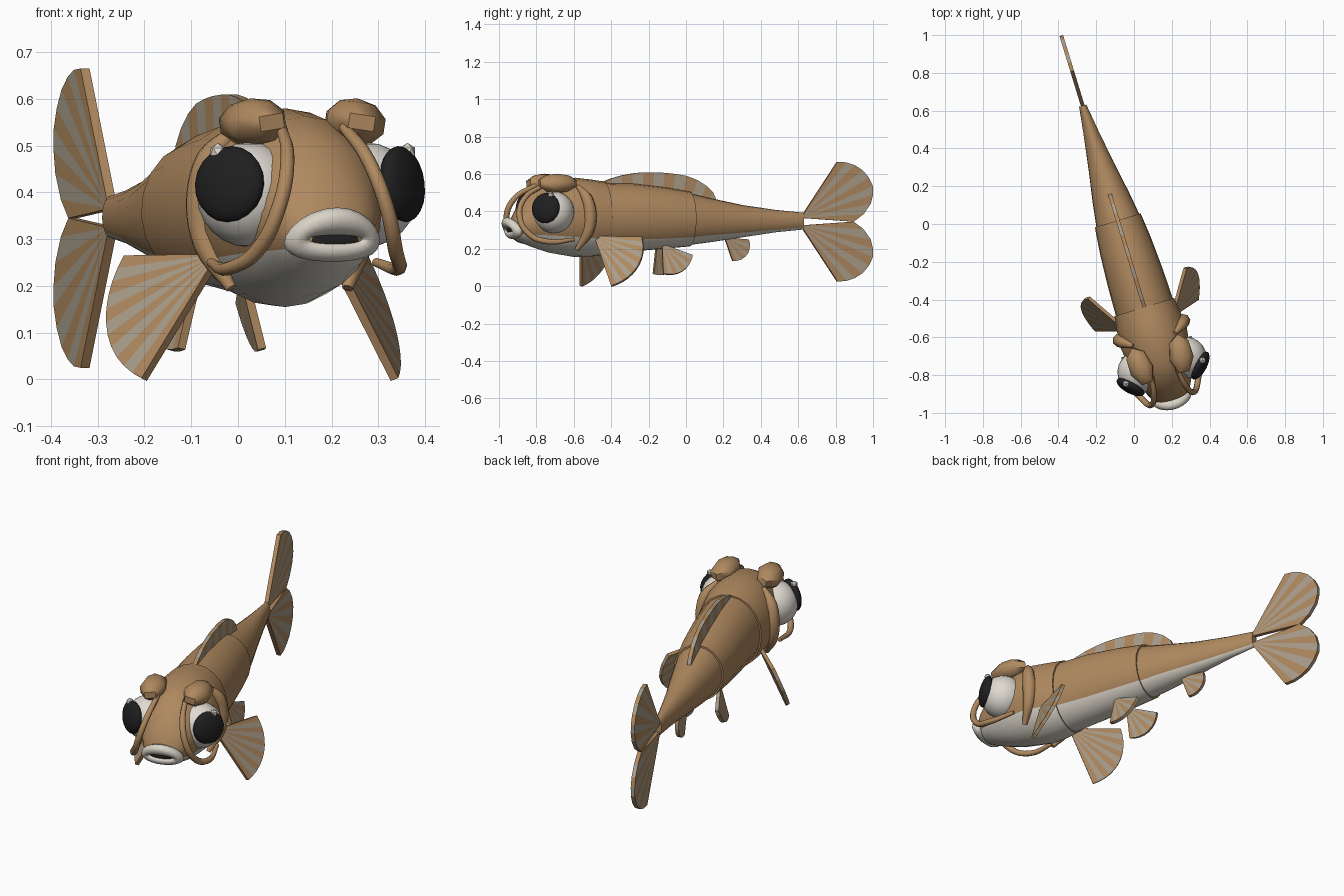
import bpy, bmesh, math
from mathutils import Vector, Matrix

if "Cube" in bpy.data.objects:
    bpy.data.objects.remove(bpy.data.objects["Cube"])

# The fish is built straight along y, then turned and moved into place
PLACE = Matrix.Translation((-0.08, 0, 0)) @ Matrix.Rotation(math.radians(17), 4, 'Z')


def material(name, rgb):
    m = bpy.data.materials.new(name)
    m.diffuse_color = (*rgb, 1)
    m.use_nodes = True
    m.node_tree.nodes["Principled BSDF"].inputs["Base Color"].default_value = m.diffuse_color
    return m


TAN = material("tan skin", (0.43, 0.25, 0.115))
PALE = material("pale belly", (0.70, 0.66, 0.58))
GREY = material("grey fin ray", (0.40, 0.34, 0.26))
BLACK = material("black", (0.014, 0.014, 0.014))
WHITE = material("eye white", (0.74, 0.70, 0.64))


def finish(name, bm, mats, angle=40):
    bmesh.ops.recalc_face_normals(bm, faces=bm.faces)
    bm.transform(PLACE)
    me = bpy.data.meshes.new(name)
    bm.to_mesh(me)
    bm.free()
    for m in mats:
        me.materials.append(m)
    ob = bpy.data.objects.new(name, me)
    bpy.context.collection.objects.link(ob)
    bpy.ops.object.select_all(action='DESELECT')
    ob.select_set(True)
    bpy.context.view_layer.objects.active = ob
    if angle:
        bpy.ops.object.shade_smooth_by_angle(angle=math.radians(angle))
    return ob


def loft(name, rings, up=14, low=8):
    """Rings of (y, half width, top, bottom, height of the colour line)."""
    bm = bmesh.new()
    loops = []
    for y, w, top, bot, line in rings:
        zc, h = (top + bot) / 2, (top - bot) / 2
        a = math.asin(max(-1, min(1, (line - zc) / h)))
        angles = [a + (math.pi - 2 * a) * i / up for i in range(up)]
        angles += [math.pi - a + (math.pi + 2 * a) * i / low for i in range(low)]
        loops.append([bm.verts.new((w * math.cos(t), y, zc + h * math.sin(t))) for t in angles])
    n = up + low
    for p, q in zip(loops, loops[1:]):
        for i in range(n):
            f = bm.faces.new((p[i], p[(i + 1) % n], q[(i + 1) % n], q[i]))
            f.material_index = 0 if i < up else 1
    bm.faces.new(loops[0])
    bm.faces.new(loops[-1])
    finish(name, bm, [TAN, PALE], 50)


def slab(bm, pts, thick, idx):
    """Flat polygon given a thickness."""
    nrm = (pts[1] - pts[0]).cross(pts[2] - pts[0]).normalized() * thick / 2
    a = [bm.verts.new(p + nrm) for p in pts]
    b = [bm.verts.new(p - nrm) for p in pts]
    faces = [bm.faces.new(a), bm.faces.new(b[::-1])]
    for i in range(len(pts)):
        j = (i + 1) % len(pts)
        faces.append(bm.faces.new((a[i], b[i], b[j], a[j])))
    for f in faces:
        f.material_index = idx


def fan(name, root, rim, thick=0.018):
    """Fin with rays of alternating colour spreading from a root."""
    bm = bmesh.new()
    for i, (p, q) in enumerate(zip(rim, rim[1:])):
        slab(bm, [Vector(root), Vector(p), Vector(q)], thick, i % 2)
    finish(name, bm, [TAN, GREY], 0)


def arc(root, a, b, n, bulge=1.08):
    r = Vector(root)
    va, vb = Vector(a) - r, Vector(b) - r
    out = []
    for i in range(n + 1):
        t = i / n
        d = va.normalized().slerp(vb.normalized(), t)
        length = va.length * (1 - t) + vb.length * t
        out.append(r + d * length * (1 + (bulge - 1) * math.sin(math.pi * t)))
    return out


def tube(name, pts, radii, mat):
    cu = bpy.data.curves.new(name, 'CURVE')
    cu.dimensions = '3D'
    cu.bevel_depth = 1
    cu.bevel_resolution = 2
    cu.use_fill_caps = True
    cu.resolution_u = 5
    sp = cu.splines.new('BEZIER')
    sp.bezier_points.add(len(pts) - 1)
    for bp, p, r in zip(sp.bezier_points, pts, radii):
        bp.co, bp.radius = p, r
        bp.handle_left_type = bp.handle_right_type = 'AUTO'
    ob = bpy.data.objects.new(name, cu)
    bpy.context.collection.objects.link(ob)
    me = bpy.data.meshes.new_from_object(ob.evaluated_get(bpy.context.evaluated_depsgraph_get()))
    bm = bmesh.new()
    bm.from_mesh(me)
    bpy.data.objects.remove(ob)
    bpy.data.curves.remove(cu)
    bpy.data.meshes.remove(me)
    for f in bm.faces:
        f.material_index = 0
    finish(name, bm, [mat], 50)


def ball(name, loc, size, mat, rot=Matrix(), seg=20, rows=12, angle=40):
    bm = bmesh.new()
    bmesh.ops.create_uvsphere(bm, u_segments=seg, v_segments=rows, radius=1,
                              matrix=Matrix.Translation(loc) @ rot @ Matrix.Diagonal((*size, 1)))
    finish(name, bm, [mat], angle)


# Body in three overlapping pieces
loft("head", [(-0.985, 0.06, 0.335, 0.265, 0.285), (-0.94, 0.105, 0.42, 0.24, 0.28),
              (-0.87, 0.14, 0.51, 0.212, 0.275), (-0.77, 0.165, 0.563, 0.18, 0.27),
              (-0.62, 0.185, 0.58, 0.155, 0.26), (-0.53, 0.175, 0.57, 0.158, 0.255),
              (-0.46, 0.165, 0.56, 0.167, 0.25)])
loft("middle_body", [(-0.48, 0.158, 0.553, 0.172, 0.25), (-0.3, 0.153, 0.55, 0.186, 0.25),
                     (-0.12, 0.142, 0.53, 0.20, 0.255), (0.02, 0.127, 0.507, 0.213, 0.262)])
loft("tail_body", [(0.0, 0.122, 0.502, 0.218, 0.262), (0.15, 0.1, 0.468, 0.237, 0.275),
                   (0.32, 0.07, 0.433, 0.262, 0.288), (0.5, 0.042, 0.408, 0.288, 0.303),
                   (0.655, 0.02, 0.393, 0.303, 0.315)])

# Tail fin, two mirrored lobes
LOBE = [(0.845, 0.32), (0.895, 0.317), (0.94, 0.302), (0.985, 0.275), (1.02, 0.235),
        (1.042, 0.19), (1.043, 0.145), (1.03, 0.095), (0.99, 0.04), (0.935, 0.0)]
for s, side in ((1, "upper"), (-1, "lower")):
    fan(side + "_tail_fin", (0, 0.64, 0.345 + 0.02 * s), [(0, y, 0.345 + s * z) for y, z in LOBE], 0.02)

# Back fin, leaning rays of alternating colour
TOP = [(-0.48, 0.553), (-0.42, 0.575), (-0.36, 0.592), (-0.3, 0.603), (-0.24, 0.609), (-0.18, 0.609),
       (-0.12, 0.606), (-0.06, 0.6), (0.0, 0.59), (0.06, 0.568), (0.11, 0.538), (0.15, 0.5), (0.165, 0.465)]
bm = bmesh.new()
for i, ((y0, z0), (y1, z1)) in enumerate(zip(TOP, TOP[1:])):
    low = [(y * 0.92 - 0.03, 0.47 - 0.04 * max(0, y) / 0.165) for y in (y0, y1)]
    slab(bm, [Vector((0, *low[0])), Vector((0, y0, z0)), Vector((0, y1, z1)), Vector((0, *low[1]))],
         0.02, i % 2)
finish("back_fin", bm, [TAN, GREY], 0)

# Rear belly fin
r = (0, 0.215, 0.26)
fan("rear_belly_fin", r, arc(r, (0, 0.26, 0.135), (0, 0.35, 0.25), 7, 1.15))

for s, side in ((1, "right"), (-1, "left")):
    # Paired fins
    r = (0.125 * s, -0.55, 0.265)
    fan(side + "_chest_fin", r, arc(r, (0.28 * s, -0.503, 0.0), (0.266 * s, -0.327, 0.262), 11))
    r = (0.05 * s, -0.15, 0.225)
    fan(side + "_belly_fin", r, arc(r, (0.09 * s, -0.155, 0.066), (0.09 * s, 0.01, 0.165), 8))

    # Eye, pupil and glint
    look = Vector((0.70 * s, -0.70, 0.12)).normalized()
    eye = Vector((0.13 * s, -0.78, 0.395))
    turn = look.to_track_quat('Z', 'Y').to_matrix().to_4x4()
    ball(side + "_eye", eye, (0.112,) * 3, WHITE)
    ball(side + "_pupil", eye + look * 0.09 + Vector((0, 0, 0.012)), (0.082, 0.082, 0.033), BLACK, turn)
    bm = bmesh.new()
    bmesh.ops.create_icosphere(bm, subdivisions=1, radius=0.019,
                               matrix=Matrix.Translation((0.212 * s, -0.82, 0.487)))
    finish(side + "_eye_glint", bm, [WHITE], 0)

    # Chunky brow
    ball(side + "_brow", (0.112 * s, -0.755, 0.55), (0.068, 0.112, 0.052), TAN,
         Matrix.Rotation(-0.12 * s, 4, 'Z') @ Matrix.Rotation(0.15 * s, 4, 'Y'), 7, 5, 50)

    # Fold of skin around the eye
    tube(side + "_eye_fold", [(0.07 * s, -0.82, 0.54), (0.09 * s, -0.93, 0.47), (0.12 * s, -0.967, 0.37),
                              (0.155 * s, -0.92, 0.275), (0.19 * s, -0.83, 0.238), (0.185 * s, -0.68, 0.25)],
         [0.012, 0.015, 0.016, 0.016, 0.015, 0.01], TAN)
    # Gill cover
    tube(side + "_gill_cover", [(0.115 * s, -0.64, 0.535), (0.165 * s, -0.605, 0.47), (0.178 * s, -0.59, 0.38),
                                (0.17 * s, -0.60, 0.29), (0.13 * s, -0.65, 0.195)],
         [0.012, 0.03, 0.036, 0.03, 0.012], TAN)

# Lips: a drooping ring, thicker above
bm = bmesh.new()
N, K = 24, 10
ring = []
for i in range(N):
    a = 2 * math.pi * i / N
    thick = 0.025 + 0.005 * math.sin(a)
    loop = []
    for j in range(K):
        b = 2 * math.pi * j / K
        u = (0.082 + thick * math.cos(b)) * math.cos(a)
        z = (0.033 + thick * math.cos(b)) * math.sin(a)
        y = -0.985 + thick * math.sin(b) + 2.2 * u * u - 0.25 * z
        loop.append(bm.verts.new((u, y, 0.305 + z - 1.2 * u * u)))
    ring.append(loop)
for i in range(N):
    p, q = ring[i], ring[(i + 1) % N]
    for j in range(K):
        bm.faces.new((p[j], q[j], q[(j + 1) % K], p[(j + 1) % K]))
finish("lips", bm, [PALE], 60)
ball("mouth_opening", (0, -0.978, 0.298), (0.065, 0.012, 0.026), BLACK)
